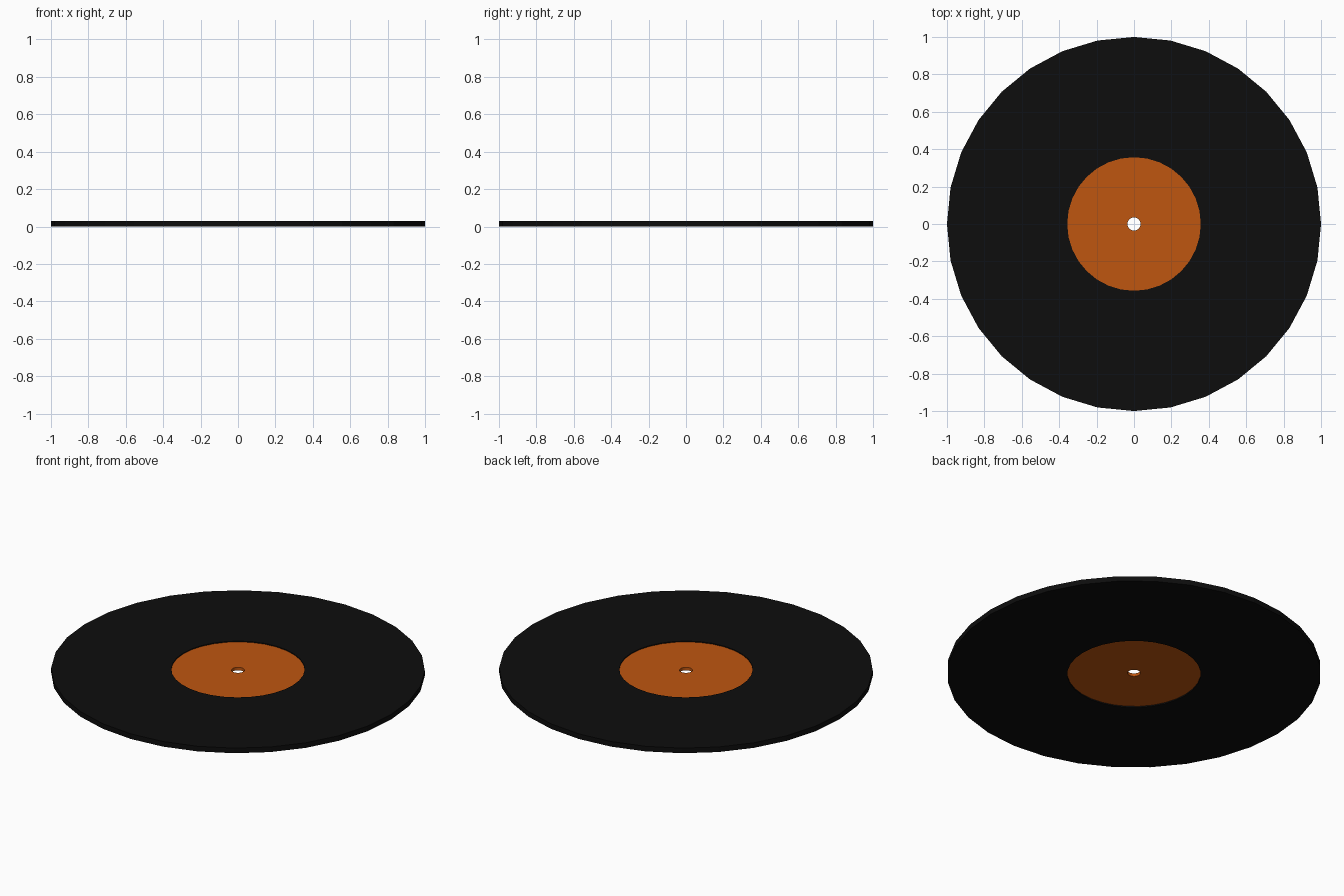
import bpy
import bmesh
from math import cos, sin, pi

if "Cube" in bpy.data.objects:
    bpy.data.objects.remove(bpy.data.objects["Cube"])

SIDES = 32


def material(name, color):
    mat = bpy.data.materials.new(name)
    mat.diffuse_color = color
    mat.use_nodes = True
    mat.node_tree.nodes["Principled BSDF"].inputs["Base Color"].default_value = mat.diffuse_color
    return mat


def flat_ring(name, r_in, r_out, z0, z1, mat):
    """Washer with a rectangular cross-section and flat faces."""
    profile = [(r_in, z0), (r_out, z0), (r_out, z1), (r_in, z1)]
    bm = bmesh.new()
    loops = []
    for i in range(SIDES):
        a = 2 * pi * i / SIDES
        loops.append([bm.verts.new((r * cos(a), r * sin(a), z)) for r, z in profile])
    for i in range(SIDES):
        a, b = loops[i], loops[(i + 1) % SIDES]
        for j in range(4):
            k = (j + 1) % 4
            bm.faces.new((a[j], b[j], b[k], a[k]))
    bmesh.ops.recalc_face_normals(bm, faces=bm.faces)
    mesh = bpy.data.meshes.new(name)
    bm.to_mesh(mesh)
    bm.free()
    mesh.materials.append(mat)
    obj = bpy.data.objects.new(name, mesh)
    bpy.context.collection.objects.link(obj)
    return obj


black = material("black_vinyl", (0.004, 0.004, 0.004, 1))
orange = material("orange_paper", (0.52, 0.092, 0.005, 1))

# Outer disc
flat_ring("record_disc", 0.357, 1.0, 0.0, 0.03, black)

# Centre label: slightly recessed on both faces, with spindle hole
flat_ring("centre_label", 0.035, 0.357, 0.007, 0.025, orange)
